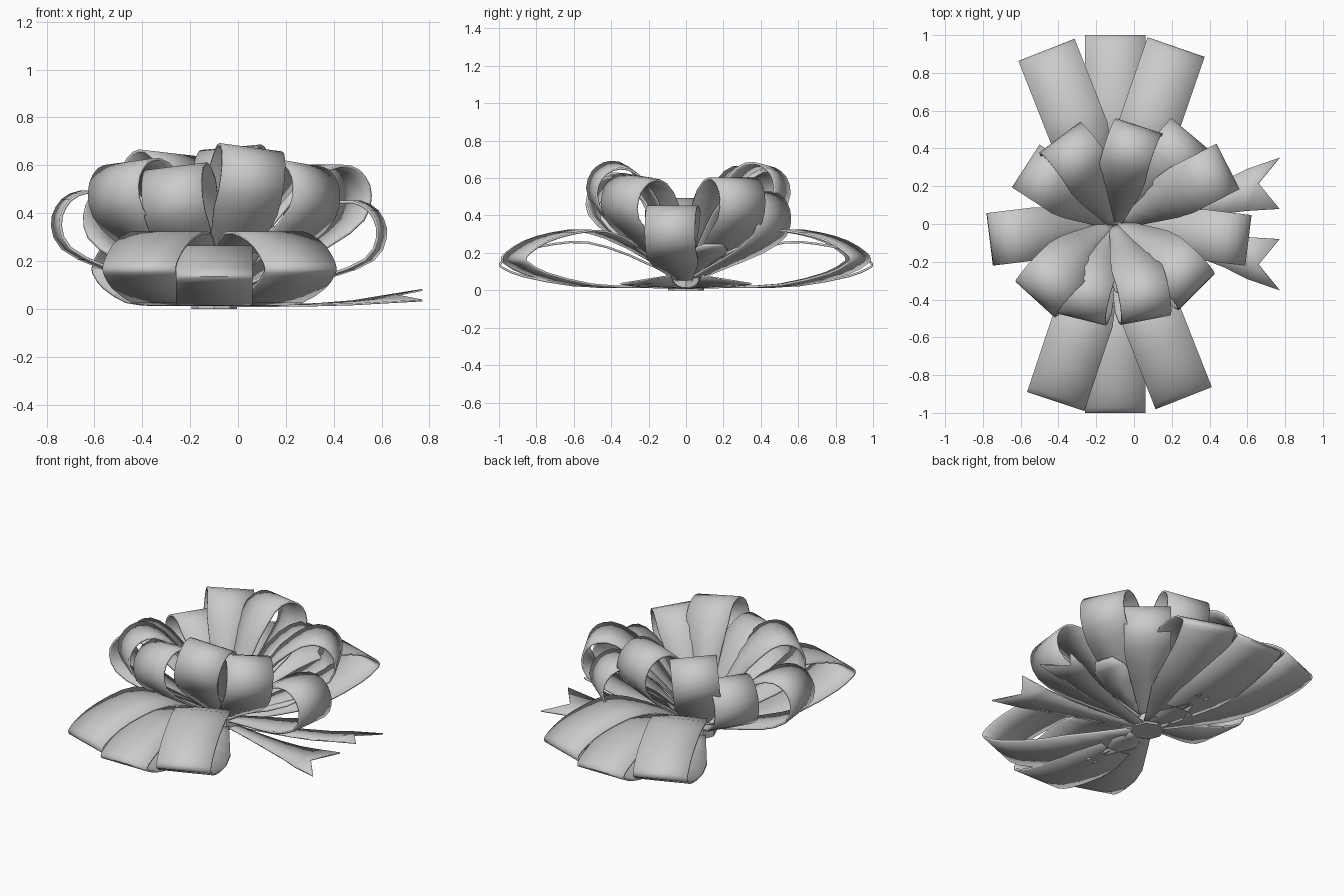
import bpy, math
from mathutils import Vector, Matrix

if "Cube" in bpy.data.objects:
    bpy.data.objects.remove(bpy.data.objects["Cube"])

CENTRE = Vector((-0.1, 0, 0.0))


def finish(name, verts, faces, thick=0.012):
    me = bpy.data.meshes.new(name)
    me.from_pydata(verts, [], faces)
    me.update()
    ob = bpy.data.objects.new(name, me)
    bpy.context.collection.objects.link(ob)
    s = ob.modifiers.new("thickness", 'SOLIDIFY')
    s.thickness = thick
    s.offset = 0
    bpy.context.view_layer.objects.active = ob
    ob.select_set(True)
    bpy.ops.object.shade_smooth_by_angle(angle=math.radians(40))
    ob.select_set(False)
    return ob


def smooth(pts, sub=2):
    """Catmull-Rom resampling of a 2D path."""
    p = [Vector(q) for q in pts]
    p = [2 * p[0] - p[1]] + p + [2 * p[-1] - p[-2]]
    out = []
    for i in range(1, len(p) - 2):
        for k in range(sub):
            t = k / sub
            a, b, c, d = p[i - 1:i + 3]
            out.append(0.5 * (2 * b + (c - a) * t + (2 * a - 5 * b + 4 * c - d) * t * t
                              + (3 * b - a - 3 * c + d) * t ** 3))
    return out + [p[-2]]


def ribbon(name, path, widths, azimuth, elevation=0, lift=0.0, roll=0):
    """Strip following a path (outward, up), aimed by azimuth, elevation and roll."""
    rot = (Matrix.Rotation(math.radians(azimuth), 3, 'Z')
           @ Matrix.Rotation(-math.radians(elevation), 3, 'Y')
           @ Matrix.Rotation(math.radians(roll), 3, 'X'))
    base = CENTRE + Vector((0, 0, lift))
    verts = []
    for p, w in zip(path, widths):
        for s in (-0.5, 0, 0.5):
            verts.append(base + rot @ Vector((p[0], s * w, p[1])))
    faces = []
    for i in range(len(path) - 1):
        for j in range(2):
            a = 3 * i + j
            faces.append((a, a + 1, a + 4, a + 3))
    return finish(name, verts, faces)


def taper(path, full, reach, root=0.06):
    return [root + (full - root) * min(1, max(0, p[0]) / reach) for p in path]


# Large flat loops, three to the back and three to the front; middle ones lie lower
BIG = [(0, .02), (.3, .017), (.6, .03), (.86, .09), (.96, .14), (.985, .165), (.96, .2),
       (.86, .26), (.7, .305), (.52, .315), (.3, .23), (0, .05)]
for az, length, height in [(90, .995, .8), (111.5, .985, 1), (71, .985, 1),
                           (270, .995, .8), (-68.5, .985, 1), (251.5, .985, 1)]:
    path = smooth([(u * length / .985, .017 + (v - .017) * height) for u, v in BIG])
    ribbon("large_loop", path, taper(path, .32, .5), az)

# Upper ring of raised loops: azimuth, elevation, length, width, roll
LOOP = [(0, -.01), (.3, -.065), (.62, -.125), (.86, -.135), (.97, -.075), (1, .0), (.97, .075),
        (.86, .13), (.62, .13), (.3, .065), (0, .01)]
RAISED = [(187, 30, .745, .28, 0), (-7, 25, .765, .27, 0), (27, 38, .81, .27, 0),
          (50, 35, .72, .27, 0), (78, 51, .76, .26, -8), (121, 49, .75, .27, 8),
          (147, 38, .67, .27, 0), (222, 44, .75, .28, 8), (249, 46, .70, .26, 10),
          (-70, 51, .76, .27, -12), (-38, 45, .73, .27, -10)]
for az, el, length, width, roll in RAISED:
    path = smooth([(u * length, v) for u, v in LOOP])
    ribbon("raised_loop", path, taper(path, width, .5 * length / .7), az, el, .05, roll)

# Short tabs with clipped corners tucked under some raised loops
TAB = [(0, 0), (.2, 0), (.32, 0), (.44, 0), (.51, 0)]
for az, el in [(-74, 40), (-42, 36), (50, 22), (18, 22)]:
    ribbon("short_tab", TAB, [.05, .12, .2, .2, .11], az, el, .05)

# Two notched tails lying to the right
for side in (1, -1):
    verts, faces = [], []
    rows = 7
    for i in range(rows):
        t = i / (rows - 1)
        x = -0.1 + .87 * t
        half = .03 + .105 * t ** 1.5
        mid = .215 * t
        notch = .11 if i == rows - 1 else 0
        back = .03 if i == rows - 2 else 0
        for s in (-1, 0, 1):
            z = .012 + .045 * t ** 3 - .022 * s * t ** 3
            verts.append((x - back - (notch if s == 0 else 0), side * (mid + s * half), z))
    for i in range(rows - 1):
        for j in range(2):
            a = 3 * i + j
            faces.append((a, a + 1, a + 4, a + 3))
    finish("tail", verts, faces, .008)

# Knot gathering everything at the centre
bpy.ops.mesh.primitive_cylinder_add(vertices=8, radius=.095, depth=.07,
                                    location=CENTRE + Vector((0, 0, .035)))
bpy.context.object.name = "centre_knot"
